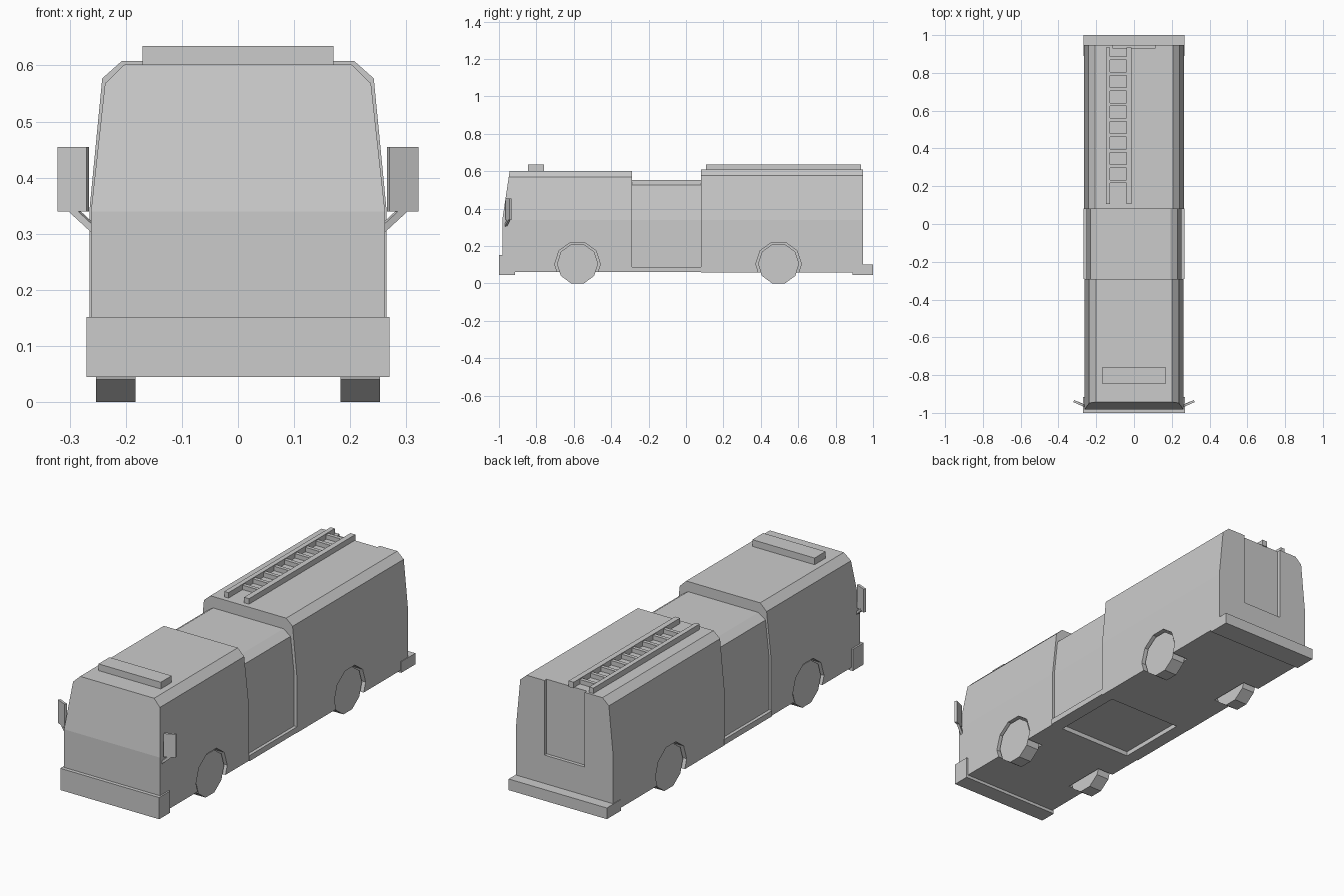
import bpy, bmesh, math
from mathutils import Matrix, Vector

if "Cube" in bpy.data.objects:
    bpy.data.objects.remove(bpy.data.objects["Cube"])


def finish(name, bm):
    bmesh.ops.recalc_face_normals(bm, faces=bm.faces)
    me = bpy.data.meshes.new(name)
    bm.to_mesh(me)
    bm.free()
    ob = bpy.data.objects.new(name, me)
    bpy.context.collection.objects.link(ob)
    return ob


def box(name, x0, x1, y0, y1, z0, z1):
    bm = bmesh.new()
    bmesh.ops.create_cube(bm, size=1)
    bmesh.ops.scale(bm, vec=(x1 - x0, y1 - y0, z1 - z0), verts=bm.verts)
    bmesh.ops.translate(bm, vec=((x0 + x1) / 2, (y0 + y1) / 2, (z0 + z1) / 2), verts=bm.verts)
    return finish(name, bm)


def shell(name, half, y0, y1, rake=0):
    """Extrude a mirrored half cross-section along y; rake leans the front above z 0.34."""
    pts = half + [(-x, z) for x, z in reversed(half)]
    bm = bmesh.new()
    front = [bm.verts.new((x, y0 + rake * max(0, z - 0.34), z)) for x, z in pts]
    back = [bm.verts.new((x, y1, z)) for x, z in pts]
    n = len(pts)
    for i in range(n):
        j = (i + 1) % n
        bm.faces.new((front[i], front[j], back[j], back[i]))
    # end caps in trapezoid strips
    for ring in (front, back):
        for i in range(n // 2 - 1):
            bm.faces.new((ring[i], ring[i + 1], ring[n - 2 - i], ring[n - 1 - i]))
    return finish(name, bm)


def disc(name, x0, x1, y, z, r, sides=10):
    """Flat-bottomed cylinder lying along x."""
    bm = bmesh.new()
    bmesh.ops.create_cone(bm, cap_ends=True, segments=sides, radius1=r, radius2=r, depth=x1 - x0)
    m = (Matrix.Translation(((x0 + x1) / 2, y, z)) @ Matrix.Rotation(math.pi / 2, 4, 'Y'))
    bmesh.ops.transform(bm, matrix=m, verts=bm.verts)
    # put the first corner on the horizontal through the hub
    v = max(bm.verts, key=lambda p: p.co.y)
    a = math.atan2(v.co.z - z, v.co.y - y)
    bmesh.ops.rotate(bm, cent=(0, y, z), matrix=Matrix.Rotation(-a, 3, 'X'), verts=bm.verts)
    return finish(name, bm)


def cut(ob, cutter):
    m = ob.modifiers.new("cut", 'BOOLEAN')
    m.operation = 'DIFFERENCE'
    m.solver = 'EXACT'
    m.object = cutter
    bpy.context.view_layer.objects.active = ob
    bpy.ops.object.modifier_apply(modifier=m.name)
    bpy.data.objects.remove(cutter, do_unlink=True)


# Three body sections
cab = shell("cab", [(0.262, 0.06), (0.262, 0.34), (0.237, 0.568), (0.202, 0.602)],
            -0.982, -0.29, rake=0.15)
middle = shell("middle_body", [(0.251, 0.082), (0.251, 0.34), (0.231, 0.525), (0.192, 0.552)],
               -0.295, 0.085)
rear = shell("rear_body", [(0.265, 0.057), (0.265, 0.34), (0.242, 0.577), (0.207, 0.608)],
             0.08, 0.947)

# Wheels and arches
for body, y, place in ((cab, -0.58, "front"), (rear, 0.495, "rear")):
    for s, side in ((1, "right"), (-1, "left")):
        cx = sorted((s * 0.175, s * 0.30))
        wx = sorted((s * 0.183, s * 0.253))
        cut(body, disc("arch_cutter", *cx, y, 0.103, 0.122))
        disc(f"{place}_{side}_wheel", *wx, y, 0.1046, 0.11)

# Recessed panel in the back
cut(rear, box("panel_cutter", -0.11, 0.11, 0.93, 1.1, 0.24, 0.70))

# Side steps below the middle section
for s, side in ((1, "right"), (-1, "left")):
    box(f"{side}_step", *sorted((s * 0.20, s * 0.267)), -0.29, 0.081, 0.06, 0.088)

# Bumpers and roof light bar
box("front_bumper", -0.27, 0.27, -1.0, -0.915, 0.045, 0.152)
box("rear_bumper", -0.268, 0.268, 0.89, 1.0, 0.045, 0.10)
box("light_bar", -0.17, 0.17, -0.845, -0.76, 0.595, 0.635)

# Roof ladder
box("ladder_left_rail", -0.149, -0.126, 0.106, 0.935, 0.605, 0.635)
box("ladder_right_rail", -0.041, -0.014, 0.106, 0.935, 0.605, 0.635)
for i in range(9):
    y = 0.225 + i * 0.0815
    box("ladder_rung", -0.128, -0.039, y - 0.009, y + 0.009, 0.605, 0.630)

# Angled mirrors with sloping brackets
for s, side in ((1, "right"), (-1, "left")):
    mirror = box(f"{side}_mirror", -0.028, 0.028, -0.006, 0.006, 0.34, 0.455)
    mirror.location = (s * 0.2935, -0.949, 0)
    mirror.rotation_euler = (0, 0, s * math.radians(24))
    bracket = box(f"{side}_mirror_bracket", -0.029, 0.029, -0.006, 0.006, -0.006, 0.006)
    bracket.location = (s * 0.275, -0.956, 0.325)
    bracket.rotation_euler = (0, -s * math.radians(40), s * math.radians(24))
